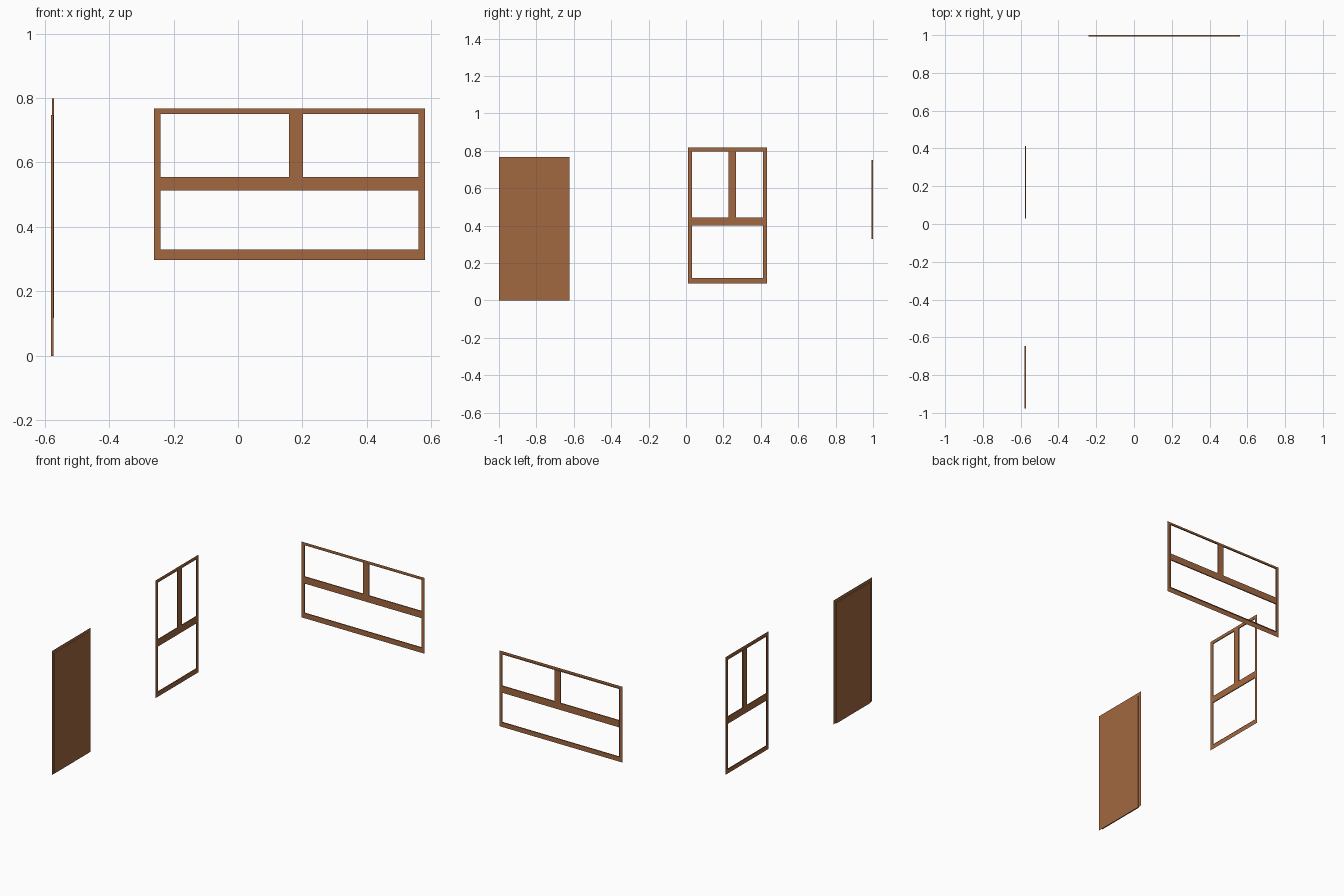
import bpy, bmesh
from mathutils import Matrix, Vector

if "Cube" in bpy.data.objects:
    bpy.data.objects.remove(bpy.data.objects["Cube"])

wood = bpy.data.materials.new("brown_wood")
wood.diffuse_color = (0.36, 0.138, 0.052, 1)
wood.use_nodes = True
wood.node_tree.nodes["Principled BSDF"].inputs["Base Color"].default_value = wood.diffuse_color

# Wall mappings: (along wall, depth, height) -> world
BACK = lambda u, d, z: Vector((u, d, z))
LEFT = lambda u, d, z: Vector((d, u, z))


def make(name, wall, boxes=(), sheets=()):
    """boxes: (u0,u1,d0,d1,z0,z1); sheets: (u0,u1,d,z0,z1)"""
    bm = bmesh.new()
    for u0, u1, d0, d1, z0, z1 in boxes:
        a, b = wall(u0, d0, z0), wall(u1, d1, z1)
        m = Matrix.Translation((a + b) / 2) @ Matrix.Diagonal((*(b - a), 1))
        bmesh.ops.create_cube(bm, size=1, matrix=m)
    for u0, u1, d, z0, z1 in sheets:
        pts = ((u0, z0), (u1, z0), (u1, z1), (u0, z1))
        f = bm.faces.new([bm.verts.new(wall(u, d, z)) for u, z in pts])
        # trim faces into the room
        f.normal_update()
        inward = wall(0, 1 if d < 0 else -1, 0)
        if f.normal.dot(inward) < 0:
            f.normal_flip()
    me = bpy.data.meshes.new(name)
    bm.to_mesh(me)
    bm.free()
    me.materials.append(wood)
    ob = bpy.data.objects.new(name, me)
    bpy.context.collection.objects.link(ob)


def trim(u0, u1, z0, z1, side, bottom, top, d):
    """Flat casing around an opening."""
    s = [(u0 - side, u0, d, z0 - bottom, z1 + top),
         (u1, u1 + side, d, z0 - bottom, z1 + top),
         (u0, u1, d, z1, z1 + top)]
    if bottom:
        s.append((u0, u1, d, z0 - bottom, z0))
    return s


def window(name, wall, u0, u1, z0, z1, d0, d1, room, bars, side, bottom, top):
    rail0, rail1, post0, post1 = bars
    make(name + "_trim", wall, sheets=trim(u0, u1, z0, z1, side, bottom, top, room))
    make(name + "_rail", wall, [(u0, u1, d0, d1, rail0, rail1)])
    make(name + "_post", wall, [(post0, post1, d0, d1, rail1, z1)])
    # thin lining around the opening
    t = 0.002
    make(name + "_lining", wall, [
        (u0 - t, u0, d0, d1, z0, z1), (u1, u1 + t, d0, d1, z0, z1),
        (u0, u1, d0, d1, z0 - t, z0), (u0, u1, d0, d1, z1, z1 + t)])


# Wide window on the back wall
window("wide_window", BACK, -0.24, 0.56, 0.33, 0.75, 0.993, 1.0, 0.994,
       (0.513, 0.555, 0.159, 0.201), 0.021, 0.032, 0.017)
# Tall window on the left wall
window("tall_window", LEFT, 0.032, 0.412, 0.12, 0.797, -0.577, -0.571, -0.572,
       (0.401, 0.444, 0.226, 0.266), 0.021, 0.03, 0.021)
# Door on the left wall
make("door_panel", LEFT, [(-0.978, -0.645, -0.58, -0.573, 0, 0.747)])
make("door_trim", LEFT, sheets=trim(-0.978, -0.645, 0, 0.747, 0.022, 0, 0.02, -0.574))
